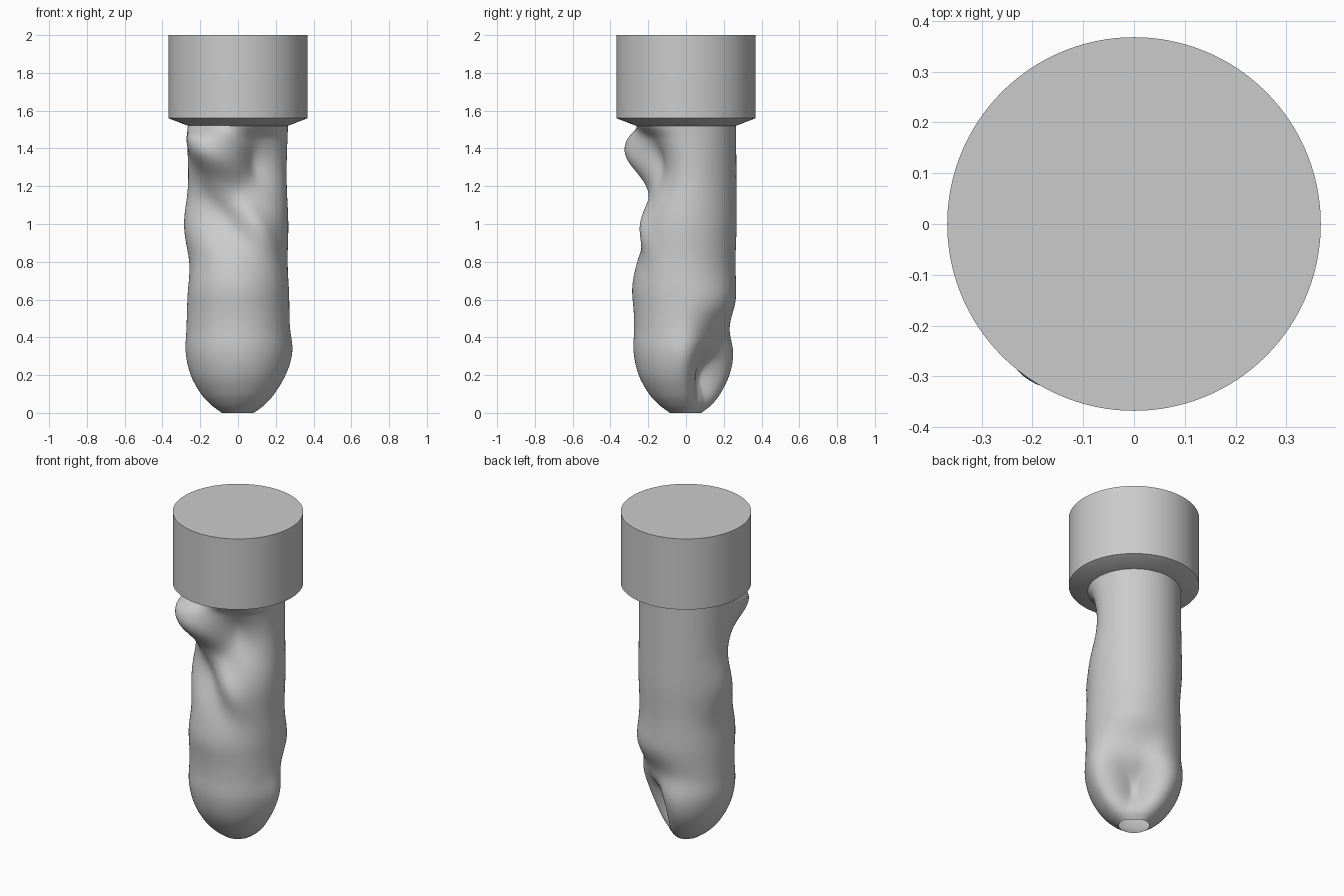
import bpy
import bmesh
from math import cos, sin, exp, radians, pi

cube = bpy.data.objects.get("Cube")
if cube:
    bpy.data.objects.remove(cube, do_unlink=True)

SEGMENTS = 160

gray = bpy.data.materials.new("plain gray")
gray.use_nodes = True
gray.diffuse_color = (0.6, 0.6, 0.6, 1)
gray.node_tree.nodes["Principled BSDF"].inputs["Base Color"].default_value = (0.6, 0.6, 0.6, 1)

# Undented body outline: height, radius
OUTLINE = [(0, 0.085), (0.04, 0.14), (0.1, 0.195), (0.2, 0.25), (0.32, 0.277),
           (0.45, 0.273), (0.6, 0.266), (0.8, 0.262), (1.0, 0.268), (1.2, 0.267), (1.54, 0.265)]

# Bulges and dents: angle, height, depth, angle spread, height spread, slope per degree, power
FOLDS = [
    (-122, 1.40, 0.115, 22, 0.10, -0.002, 2),    # overhanging bulge under the cap
    (-115, 1.04, -0.09, 30, 0.10, -0.002, 2),    # crease below it
    (-90, 1.18, -0.055, 24, 0.08, -0.002, 2),    # pinch across the front
    (-56, 1.32, -0.115, 27, 0.13, -0.001, 2),    # hollow beside the bulge
    (-66, 0.98, 0.03, 16, 0.08, -0.004, 2),      # lower end of the ridge
    (-105, 0.66, 0.022, 50, 0.09, 0, 2),         # soft belly
    (180, 0.75, -0.012, 25, 0.10, 0, 2),
    (180, 1.00, 0.02, 20, 0.12, 0, 2),
    (50, 0.19, -0.18, 32, 0.12, 0, 3),           # scooped hollow near the tip
    (70, 0.44, -0.05, 38, 0.08, 0, 2),
    (2, 0.30, 0.025, 13, 0.13, 0, 2),            # lip of the hollow
    (45, 0.60, 0.015, 25, 0.08, 0, 2),
]


def outline_radius(z):
    """Catmull-Rom style interpolation through the outline."""
    last = len(OUTLINE) - 1
    i = 0
    while i < last - 1 and z > OUTLINE[i + 1][0]:
        i += 1

    def slope(k):
        a, b = OUTLINE[max(k - 1, 0)], OUTLINE[min(k + 1, last)]
        return (b[1] - a[1]) / (b[0] - a[0])

    (z0, r0), (z1, r1) = OUTLINE[i], OUTLINE[i + 1]
    h = z1 - z0
    t = (z - z0) / h
    s = t * t * (3 - 2 * t)
    return (r0 + (r1 - r0) * s + h * t * (1 - t) ** 2 * slope(i)
            - h * t * t * (1 - t) * slope(i + 1))


def fold_offset(angle, z):
    total = 0
    for a, height, depth, spread, tall, tilt, power in FOLDS:
        da = (angle - a + 180) % 360 - 180
        dz = z - height - tilt * da
        total += depth * exp(-abs(da / spread) ** power / 2 - (dz / tall) ** 2 / 2)
    fade = min(1, max(0, (1.525 - z) / 0.08))
    return total * fade * (2 - fade)


def lathe(name, heights, radius, closed):
    """Stack rings, optionally fill both ends, and shade smoothly with sharp edges."""
    bm = bmesh.new()
    rings = []
    for z in heights:
        ring = []
        for k in range(SEGMENTS):
            t = 2 * pi * k / SEGMENTS
            r = radius(k * 360 / SEGMENTS, z)
            ring.append(bm.verts.new((r * cos(t), r * sin(t), z)))
        rings.append(ring)
    for low, high in zip(rings, rings[1:]):
        for k in range(SEGMENTS):
            n = (k + 1) % SEGMENTS
            bm.faces.new((low[k], low[n], high[n], high[k]))
    if closed:
        bm.faces.new(rings[0][::-1])
        bm.faces.new(rings[-1])
    mesh = bpy.data.meshes.new(name)
    bm.to_mesh(mesh)
    bm.free()
    mesh.materials.append(gray)
    obj = bpy.data.objects.new(name, mesh)
    bpy.context.collection.objects.link(obj)
    bpy.ops.object.select_all(action="DESELECT")
    obj.select_set(True)
    bpy.context.view_layer.objects.active = obj
    bpy.ops.object.shade_smooth_by_angle(angle=radians(30))


def body_radius(angle, z):
    base = outline_radius(z)
    return base + fold_offset(angle, z) * min(1, base / 0.27)


# Crumpled body, open at the tip, with closer rings there
ROWS = 140
lathe("crumpled_body", [1.54 * (i / ROWS) ** 1.15 for i in range(ROWS + 1)], body_radius, False)

# Cap with a sloping underside
CAP = {1.52: 0.265, 1.56: 0.368, 2.0: 0.368}
lathe("cap", list(CAP), lambda angle, z: CAP[z], True)
